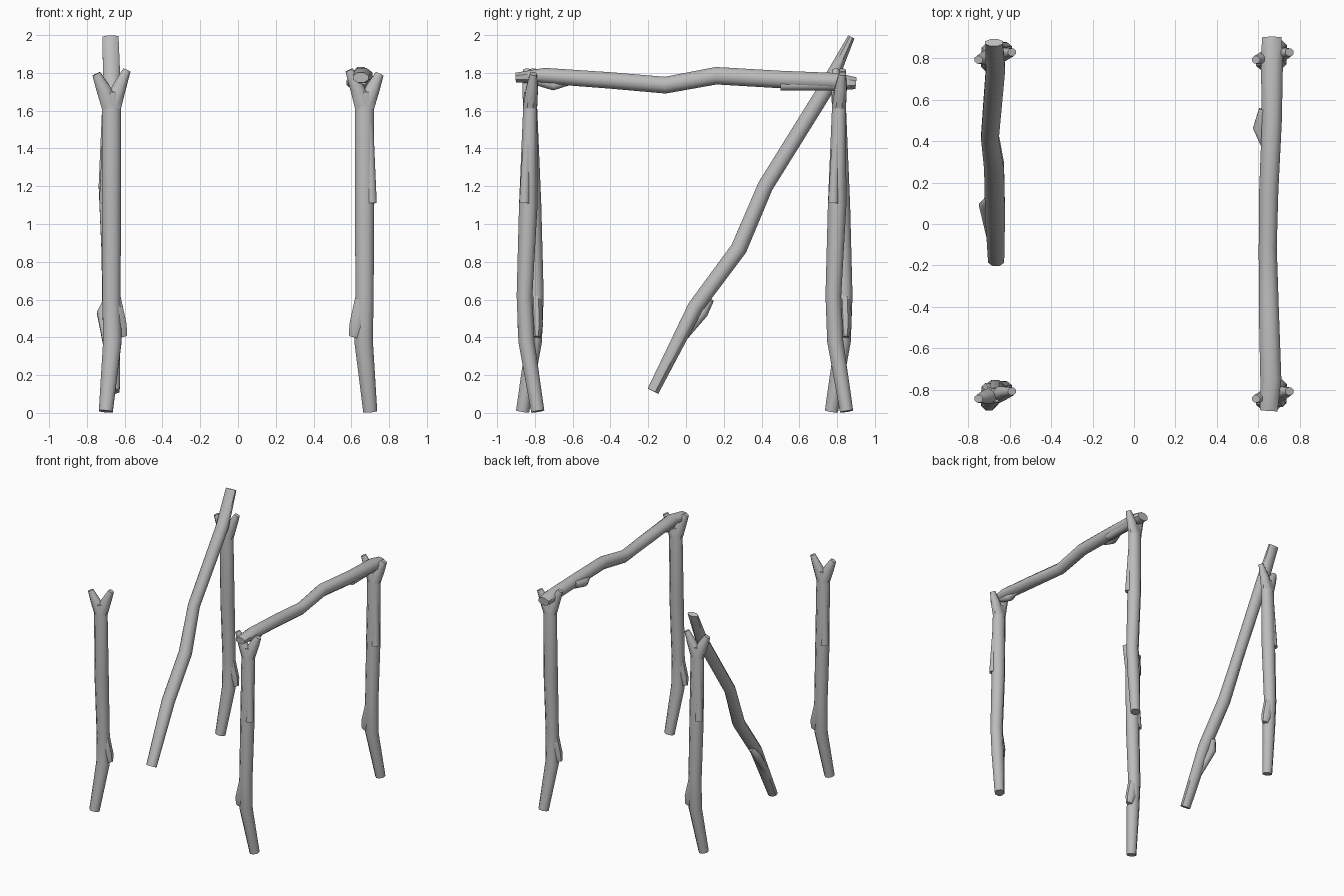
import bpy, bmesh, math
from mathutils import Vector

cube = bpy.data.objects.get("Cube")
if cube:
    bpy.data.objects.remove(cube, do_unlink=True)

wood = bpy.data.materials.new("grey wood")
wood.use_nodes = True
GREY = (0.5, 0.5, 0.5, 1)
wood.diffuse_color = GREY
wood.node_tree.nodes["Principled BSDF"].inputs["Base Color"].default_value = GREY
SIDES = 8


def tube(bm, points):
    """Faceted limb through points of (x, y, z, half width, half depth)."""
    path = [Vector(p[:3]) for p in points]
    rings = []
    for i, p in enumerate(points):
        tangent = (path[min(i + 1, len(path) - 1)] - path[max(i - 1, 0)]).normalized()
        depth = tangent.cross(Vector((1, 0, 0))).normalized()
        width = depth.cross(tangent)
        ring = []
        for k in range(SIDES):
            a = math.tau * (k + 0.5) / SIDES
            ring.append(bm.verts.new(path[i] + width * p[3] * math.cos(a) + depth * p[4] * math.sin(a)))
        rings.append(ring)
    for low, high in zip(rings, rings[1:]):
        for k in range(SIDES):
            n = (k + 1) % SIDES
            bm.faces.new((low[k], low[n], high[n], high[k]))
    bm.faces.new(rings[0])
    bm.faces.new(rings[-1])


def build(name, limbs, location=(0, 0, 0), turn=0):
    bm = bmesh.new()
    for limb in limbs:
        tube(bm, limb)
    bmesh.ops.recalc_face_normals(bm, faces=bm.faces)
    mesh = bpy.data.meshes.new(name)
    bm.to_mesh(mesh)
    bm.free()
    mesh.materials.append(wood)
    obj = bpy.data.objects.new(name, mesh)
    bpy.context.collection.objects.link(obj)
    obj.location = location
    obj.rotation_euler.z = turn
    bpy.ops.object.select_all(action="DESELECT")
    obj.select_set(True)
    bpy.context.view_layer.objects.active = obj
    bpy.ops.object.shade_smooth_by_angle(angle=math.radians(50))


# Forked post: crooked trunk, two prongs, a broken stub and a torn sliver
trunk = [(.03, .04, .008, .04, .038), (-.005, -.02, .38, .053, .046),
         (0, -.03, .62, .052, .045), (0, -.01, 1.1, .055, .053),
         (0, 0, 1.62, .055, .04), (0, 0, 1.7, .04, .035)]
prong_a = [(-.005, 0, 1.62, .05, .04), (-.04, -.01, 1.72, .04, .034), (-.082, -.018, 1.815, .022, .02)]
prong_b = [(.005, 0, 1.62, .05, .04), (.045, .01, 1.72, .04, .034), (.08, .018, 1.795, .024, .02)]
stub = [(-.01, -.03, .62, .04, .035), (-.04, -.035, .46, .045, .035), (-.055, -.035, .4, .03, .02)]
sliver = [(.02, -.01, 1.6, .025, .02), (.035, -.03, 1.11, .032, .03)]
for end, y in (("front", -.825), ("back", .81)):
    for side, x, turn in (("left", .67, 0), ("right", -.67, math.pi)):
        build(f"{end}_{side}_post", [trunk, prong_a, prong_b, stub, sliver], (x, y, 0), turn)

# Crossbeam resting in the forks of the left posts
beam = [(.65, -.9, 1.775, .045, .028), (.66, -.75, 1.785, .055, .045),
        (.65, -.4, 1.76, .052, .047), (.645, -.11, 1.735, .047, .048),
        (.65, .16, 1.785, .05, .05), (.665, .5, 1.765, .052, .05),
        (.665, .8, 1.755, .058, .048), (.665, .9, 1.745, .05, .034)]
beam_stub = [(.63, .55, 1.76, .03, .03), (.603, .46, 1.75, .032, .03), (.62, .38, 1.75, .01, .015)]
beam_sliver = [(.67, .82, 1.74, .04, .035), (.68, .5, 1.735, .03, .03)]
under_knot = [(.66, -.8, 1.765, .03, .03), (.66, -.7, 1.735, .03, .03), (.66, -.62, 1.745, .01, .012)]
build("crossbeam", [beam, beam_stub, beam_sliver, under_knot])

# Fallen beam leaning on the back right post
fallen = [(-.665, -.175, .115, .042, .034), (-.67, .05, .56, .052, .045),
          (-.675, .28, .87, .052, .047), (-.695, .42, 1.2, .046, .045),
          (-.668, .75, 1.73, .05, .045), (-.675, .875, 1.99, .046, .02)]
fallen_stub = [(-.69, -.05, .36, .025, .025), (-.715, .09, .53, .034, .03), (-.69, .13, .6, .02, .02)]
build("fallen_beam", [fallen, fallen_stub])
